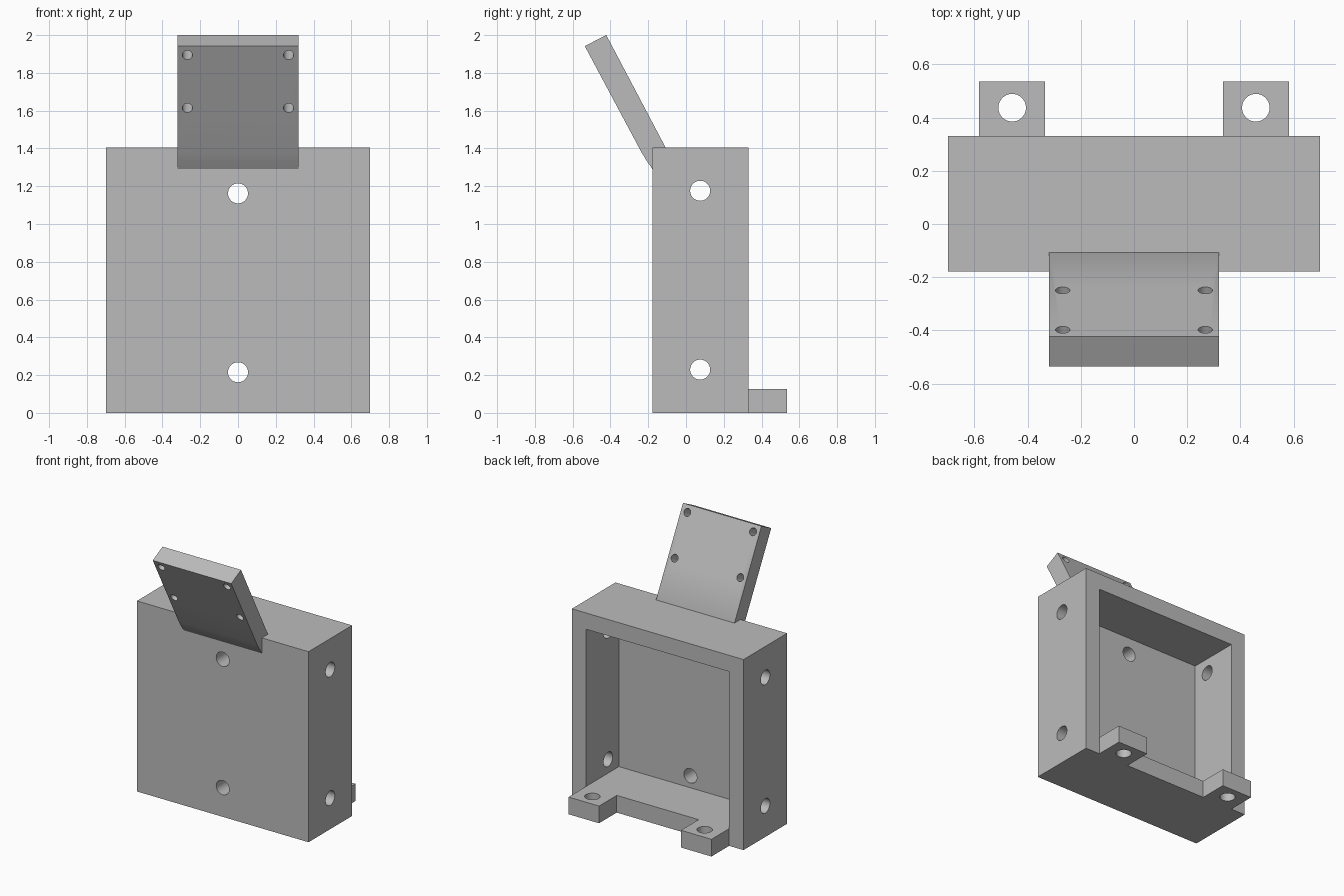
import bpy
import bmesh
from math import pi, radians
from mathutils import Vector

cube = bpy.data.objects.get("Cube")
if cube:
    bpy.data.objects.remove(cube, do_unlink=True)

# Single flat material
grey = bpy.data.materials.new("light_grey")
grey.use_nodes = True
grey.diffuse_color = (0.5, 0.5, 0.5, 1)
grey.node_tree.nodes["Principled BSDF"].inputs["Base Color"].default_value = (0.5, 0.5, 0.5, 1)


def box(name, low, high):
    """Axis-aligned block between two corners."""
    low, high = Vector(low), Vector(high)
    bpy.ops.mesh.primitive_cube_add(size=1, location=(low + high) / 2)
    ob = bpy.context.object
    ob.name = name
    ob.scale = high - low
    bpy.ops.object.transform_apply(location=True, rotation=True, scale=True)
    return ob


def pin(centre, axis, radius, length):
    """Cylinder used to drill a hole along an axis."""
    bpy.ops.mesh.primitive_cylinder_add(vertices=40, radius=radius, depth=length, location=centre)
    ob = bpy.context.object
    ob.name = "hole_cutter"
    ob.rotation_euler = Vector(axis).to_track_quat('Z', 'Y').to_euler()
    bpy.ops.object.transform_apply(location=True, rotation=True, scale=True)
    return ob


def combine(target, tool, operation):
    """Apply a boolean and discard the tool object."""
    mod = target.modifiers.new(operation.lower(), 'BOOLEAN')
    mod.operation = operation
    mod.solver = 'EXACT'
    mod.object = tool
    bpy.context.view_layer.objects.active = target
    bpy.ops.object.modifier_apply(modifier=mod.name)
    bpy.data.objects.remove(tool, do_unlink=True)


def finish(ob):
    ob.data.materials.clear()
    ob.data.materials.append(grey)
    bpy.ops.object.select_all(action='DESELECT')
    ob.select_set(True)
    bpy.context.view_layer.objects.active = ob
    bpy.ops.object.shade_smooth_by_angle(angle=radians(30))


# Housing: a box hollowed from the back
FRONT, BACK, TOP, WALL = -0.178, 0.33, 1.405, 0.12
FLOOR = 0.127
housing = box("housing", (-0.7, FRONT, 0), (0.7, BACK, TOP))
cavity = box("cavity_cutter", (-0.583, FRONT + 0.127, FLOOR), (0.583, BACK + 0.1, TOP - WALL))
combine(housing, cavity, 'DIFFERENCE')

# Mounting tabs continuing the floor
for side in (-1, 1):
    xs = sorted((side * 0.334, side * 0.583))
    tab = box("mounting_tab", (xs[0], BACK - 0.1, 0), (xs[1], 0.536, FLOOR))
    combine(housing, tab, 'UNION')
    combine(housing, pin((side * 0.458, 0.437, FLOOR / 2), (0, 0, 1), 0.052, 0.5), 'DIFFERENCE')

# Screw holes in the front wall and through both side walls
for z in (0.215, 1.162):
    combine(housing, pin((0, FRONT, z), (0, 1, 0), 0.053, 0.5), 'DIFFERENCE')
    combine(housing, pin((0, 0.075, z + 0.014), (1, 0, 0), 0.053, 2), 'DIFFERENCE')
finish(housing)

# Tilted plate, extruded sideways from its side profile
profile = [(-0.536, 1.942), (-0.422, 2.0), (-0.108, TOP), (-0.108, 1.35),
           (-0.17, 1.291), (FRONT, 1.291), (-0.207, 1.333), (-0.235, 1.378)]
bm = bmesh.new()
face = bm.faces.new([bm.verts.new((-0.32, y, z)) for y, z in profile])
swept = bmesh.ops.extrude_face_region(bm, geom=[face])
bmesh.ops.translate(bm, vec=(0.64, 0, 0),
                    verts=[v for v in swept["geom"] if isinstance(v, bmesh.types.BMVert)])
bmesh.ops.recalc_face_normals(bm, faces=bm.faces)
mesh = bpy.data.meshes.new("tilted_plate")
bm.to_mesh(mesh)
bm.free()
plate = bpy.data.objects.new("tilted_plate", mesh)
bpy.context.collection.objects.link(plate)

# Four small holes square to the plate
across = Vector((0, 0.114, 0.06))
for x in (-0.268, 0.268):
    for y, z in ((-0.511, 1.894), (-0.361, 1.614)):
        combine(plate, pin(Vector((x, y, z)) + across / 2, across, 0.027, 0.4), 'DIFFERENCE')
finish(plate)
